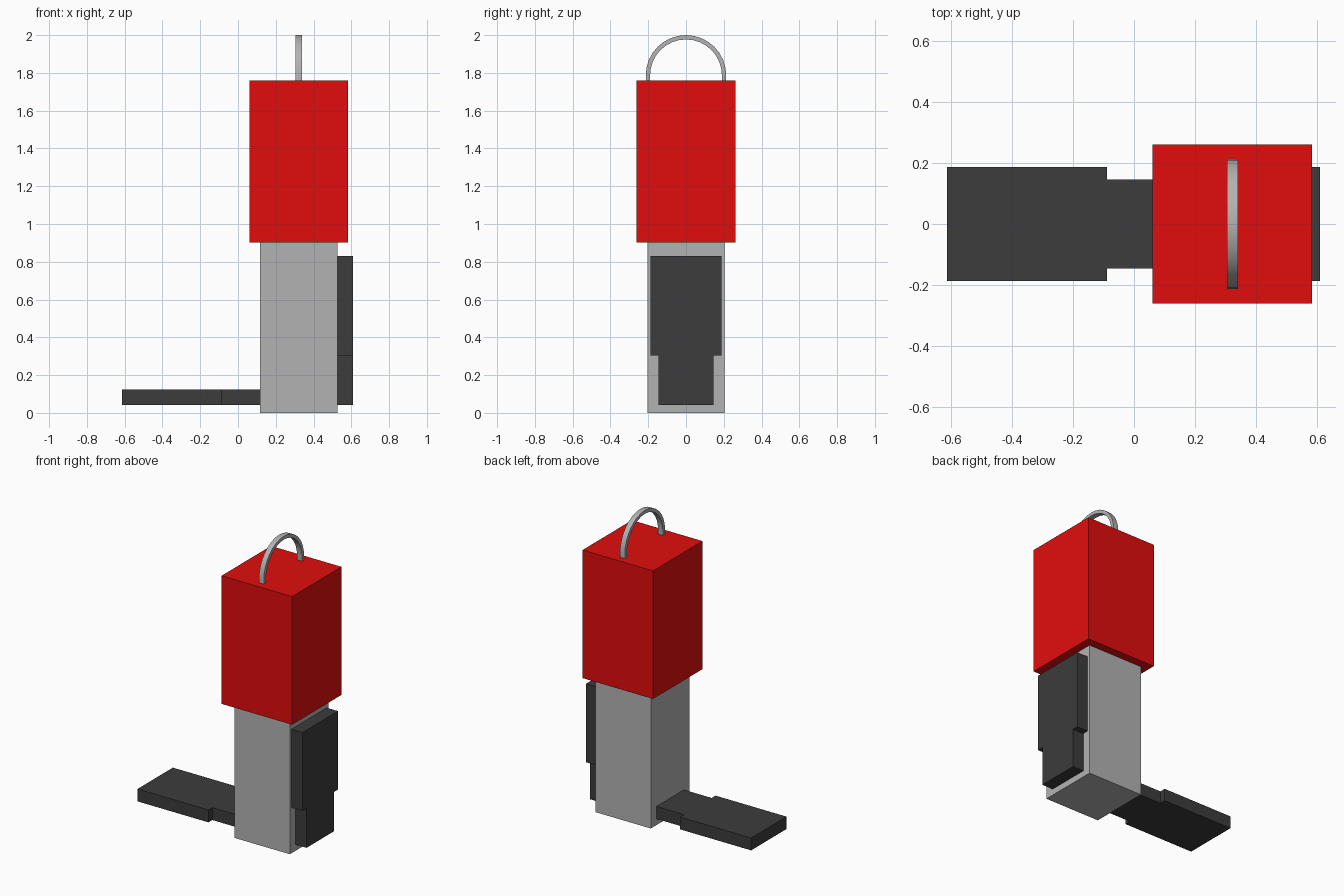
import bpy, bmesh
from math import sin, cos, pi, radians
from mathutils import Vector

if "Cube" in bpy.data.objects:
    bpy.data.objects.remove(bpy.data.objects["Cube"])


def material(name, rgb):
    m = bpy.data.materials.new(name)
    m.diffuse_color = (*rgb, 1)
    m.use_nodes = True
    m.node_tree.nodes["Principled BSDF"].inputs["Base Color"].default_value = m.diffuse_color
    return m


def finish(name, bm, mat=None):
    bmesh.ops.recalc_face_normals(bm, faces=bm.faces)
    me = bpy.data.meshes.new(name)
    bm.to_mesh(me)
    bm.free()
    ob = bpy.data.objects.new(name, me)
    bpy.context.collection.objects.link(ob)
    if mat:
        me.materials.append(mat)
    return ob


def prism(name, points, offset, mat=None):
    """Extrude a flat outline along an offset vector."""
    bm = bmesh.new()
    face = bm.faces.new([bm.verts.new(p) for p in points])
    new = bmesh.ops.extrude_face_region(bm, geom=[face], use_keep_orig=True)["geom"]
    bmesh.ops.translate(bm, vec=Vector(offset),
                        verts=[v for v in new if isinstance(v, bmesh.types.BMVert)])
    return finish(name, bm, mat)


def block(name, half, z0, z1, mat=None):
    pts = [(CX + sx * half, sy * half, z0)
           for sx, sy in ((-1, -1), (1, -1), (1, 1), (-1, 1))]
    return prism(name, pts, (0, 0, z1 - z0), mat)


red = material("red", (0.75, 0.004, 0.004))
dark = material("dark_grey", (0.045, 0.045, 0.045))
grey = material("light_grey", (0.45, 0.45, 0.45))
CX = 0.322

# Square column and its larger cap
block("column", 0.205, 0, 0.905, grey)
block("red_cap", 0.261, 0.903, 1.76, red)

# Stepped paddle outline as (distance along, half width), mirrored
half = [(0, 0.146), (0.263, 0.146), (0.263, 0.187), (0.788, 0.187)]
outline = half + [(d, -w) for d, w in reversed(half)]

# Paddle folded up against the column, and paddle folded out flat
prism("upright_paddle", [(0.527, w, 0.042 + d) for d, w in outline], (0.082, 0, 0), dark)
prism("flat_paddle", [(0.175 - d, w, 0.042) for d, w in outline], (0, 0, 0.083), dark)

# Flat-banded handle arch with short legs sunk into the cap
R_OUT, R_IN, CZ, N, HX = 0.213, 0.19, 1.787, 16, 0.018
path = [(1, 0, 1.74)] + [(cos(pi * i / N), sin(pi * i / N), CZ) for i in range(N + 1)]
path.append((-1, 0, 1.74))
bm = bmesh.new()
rings = [[bm.verts.new((CX + sx * HX, r * c, z + r * s))
          for sx, r in ((-1, R_OUT), (1, R_OUT), (1, R_IN), (-1, R_IN))]
         for c, s, z in path]
for a, b in zip(rings, rings[1:]):
    for i in range(4):
        j = (i + 1) % 4
        bm.faces.new((a[i], a[j], b[j], b[i]))
bm.faces.new(rings[0])
bm.faces.new(rings[-1])
handle = finish("handle", bm, grey)
bpy.context.view_layer.objects.active = handle
handle.select_set(True)
bpy.ops.object.shade_smooth_by_angle(angle=radians(30))
